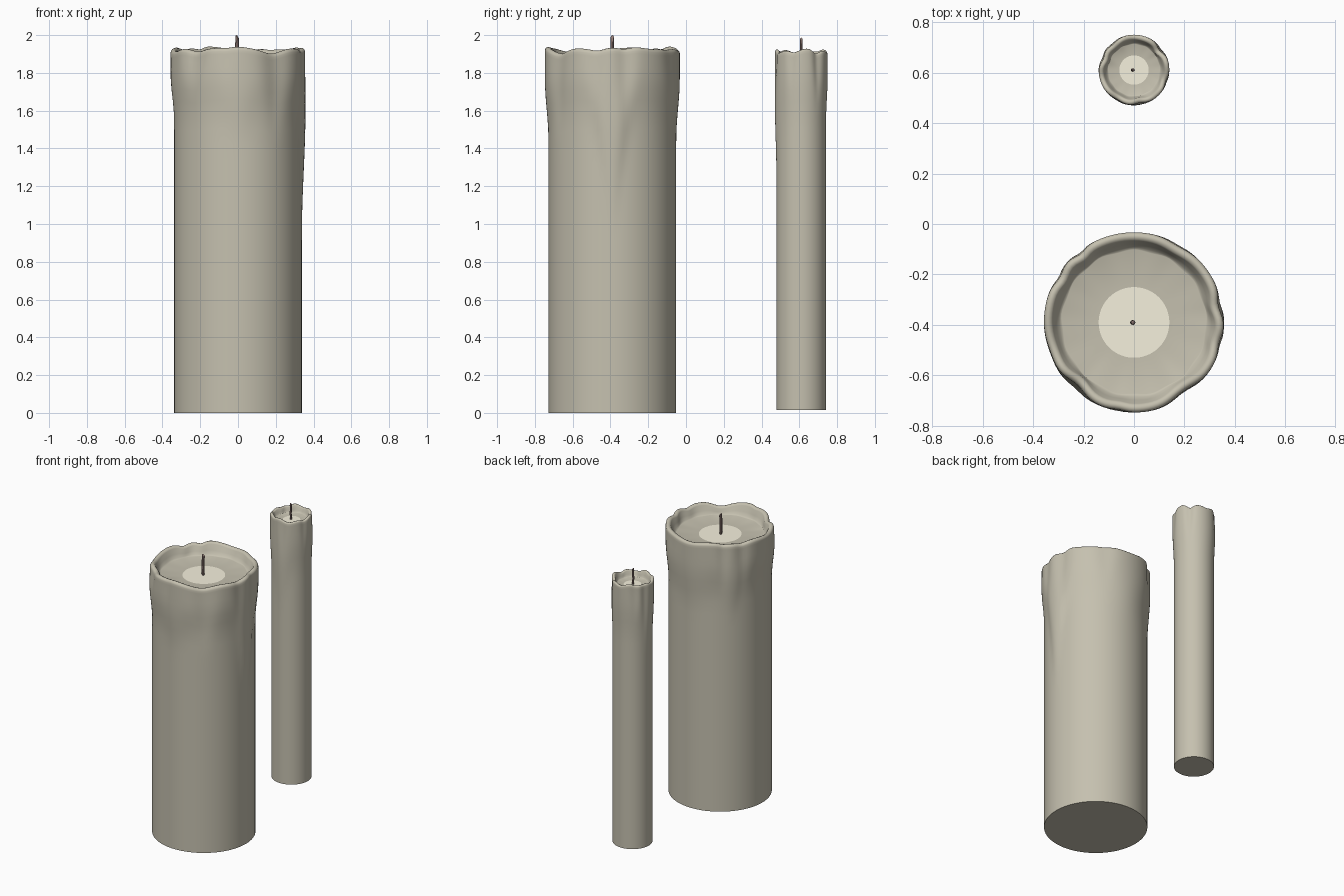
import bpy, bmesh, math

if "Cube" in bpy.data.objects:
    bpy.data.objects.remove(bpy.data.objects["Cube"])


def material(name, rgb):
    m = bpy.data.materials.new(name)
    m.diffuse_color = (*rgb, 1)
    m.use_nodes = True
    m.node_tree.nodes["Principled BSDF"].inputs["Base Color"].default_value = m.diffuse_color
    return m


WAX = material("wax", (0.56, 0.53, 0.43))
MELT = material("melted_wax", (0.92, 0.88, 0.73))
WICK = material("wick_fibre", (0.30, 0.21, 0.19))


def smooth(a, b, x):
    t = max(0, min(1, (x - a) / (b - a)))
    return t * t * (3 - 2 * t)


def bump(angle, centre, width):
    d = (angle - centre + 180) % 360 - 180
    return math.exp(-(d / width) ** 2)


def finish(bm, name, mat, angle=50):
    bmesh.ops.recalc_face_normals(bm, faces=bm.faces)
    me = bpy.data.meshes.new(name)
    bm.to_mesh(me)
    bm.free()
    ob = bpy.data.objects.new(name, me)
    me.materials.append(mat)
    bpy.context.collection.objects.link(ob)
    bpy.ops.object.select_all(action='DESELECT')
    ob.select_set(True)
    bpy.context.view_layer.objects.active = ob
    bpy.ops.object.shade_smooth_by_angle(angle=math.radians(angle))
    return ob


def bridge(bm, rings):
    n = len(rings[0])
    for lo, hi in zip(rings, rings[1:]):
        for i in range(n):
            j = (i + 1) % n
            bm.faces.new((lo[i], lo[j], hi[j], hi[i]))


def candle(name, cy, R, base, top, flare, drips, dents, inner, floor, pool, wick_r, wick_top):
    N = 112
    bm = bmesh.new()

    # Outer wall radius: flared drips at the top, cut by tapering dents
    def wall(a, z):
        length = 0.38 + sum(l * bump(a, c, w) for c, w, l in drips)
        r = R + flare * smooth(top - length, top - length * 0.35, z)
        for c, w, l, d in dents:
            k = smooth(top - l, top, z)
            r -= d * k * bump(a, c, w * (0.45 + 0.55 * k))
        return r

    def rim(a):
        t = math.radians(a)
        z = top + 0.006 * math.sin(3 * t + 1) + 0.005 * math.sin(7 * t)
        return z - sum(0.9 * d * bump(a, c, w) for c, w, l, d in dents)

    angles = [360 * i / N for i in range(N)]

    def ring(fn):
        out = []
        for a in angles:
            r, z = fn(a)
            t = math.radians(a)
            out.append(bm.verts.new((r * math.cos(t), cy + r * math.sin(t), z)))
        return out

    rings = []
    lip = R * 0.035 + 0.006
    for k in range(22):
        f = k / 21
        f = 1 - (1 - f) ** 1.6
        def outer(a, f=f):
            z = base + (rim(a) - lip - base) * f
            return wall(a, z), z
        rings.append(ring(outer))
    # Rounded rim
    for q in (30, 60, 90, 130, 165):
        c, s = math.cos(math.radians(q)), math.sin(math.radians(q))
        rings.append(ring(lambda a: (wall(a, top) - lip * (1 - c), rim(a) - lip * (1 - s))))
    # Inner slope down to the pool floor
    for f in (0.35, 0.7, 0.9, 1):
        def slope(a, f=f):
            r0, z0 = wall(a, top) - 2 * lip, rim(a) - lip
            r1 = inner * (1 + 0.012 * math.sin(math.radians(a * 13)))
            g = 1 - (1 - f) ** 1.7
            return r0 + (r1 - r0) * f, z0 + (floor + 0.004 - z0) * g
        rings.append(ring(slope))
    rings.append(ring(lambda a: (pool, floor)))
    bridge(bm, rings)
    bm.faces.new(rings[0])
    finish(bm, name + "_body", WAX)

    # Light molten disc around the wick
    bm = bmesh.new()
    edge = ring(lambda a: (pool, floor))
    bm.faces.new(edge)
    disc = finish(bm, name + "_melted_pool", MELT)
    if disc.data.polygons[0].normal.z < 0:
        disc.data.flip_normals()

    # Slightly bent wick with a slanted tip
    bm = bmesh.new()
    h = wick_top - floor
    loops = []
    for f, dx, k in ((-0.1, -0.004, 1), (0.35, -0.006, 0.95), (0.7, -0.005, 1), (0.93, -0.003, 0.9)):
        loop = []
        for i in range(8):
            t = math.tau * i / 8
            tilt = -0.9 * wick_r * math.cos(t) if f > 0.9 else 0
            loop.append(bm.verts.new((dx + wick_r * k * math.cos(t),
                                      cy + wick_r * k * math.sin(t), floor + h * f + tilt)))
        loops.append(loop)
    bridge(bm, loops)
    bm.faces.new(loops[0])
    tip = bm.verts.new((-0.006, cy, wick_top))
    for i in range(8):
        bm.faces.new((loops[-1][i], loops[-1][(i + 1) % 8], tip))
    finish(bm, name + "_wick", WICK, 40)


# Wide pillar candle; drips are (angle, width, length), dents (angle, width, length, depth)
candle("pillar_candle", -0.39, 0.338, 0.0, 1.93, 0.019,
       [(0, 12, 0.6), (-90, 15, 0.1), (90, 25, 0.1), (138, 9, 0.15)],
       [(-55, 13, 0.5, 0.022), (-132, 11, 0.25, 0.024), (-14, 7, 0.4, 0.010),
        (11, 8, 0.5, 0.016), (128, 6, 0.4, 0.013), (149, 7, 0.4, 0.013),
        (-100, 6, 0.2, 0.006), (60, 10, 0.3, 0.008), (200, 12, 0.3, 0.006)],
       0.285, 1.85, 0.14, 0.010, 2.0)

# Slim candle
candle("slim_candle", 0.61, 0.131, 0.015, 1.917, 0.009,
       [(-90, 25, 0.3), (180, 20, 0.2)],
       [(38, 11, 0.3, 0.012), (-80, 12, 0.3, 0.008), (-20, 10, 0.25, 0.006),
        (130, 14, 0.3, 0.008), (160, 12, 0.4, 0.010), (240, 14, 0.3, 0.005)],
       0.102, 1.868, 0.058, 0.007, 1.987)
